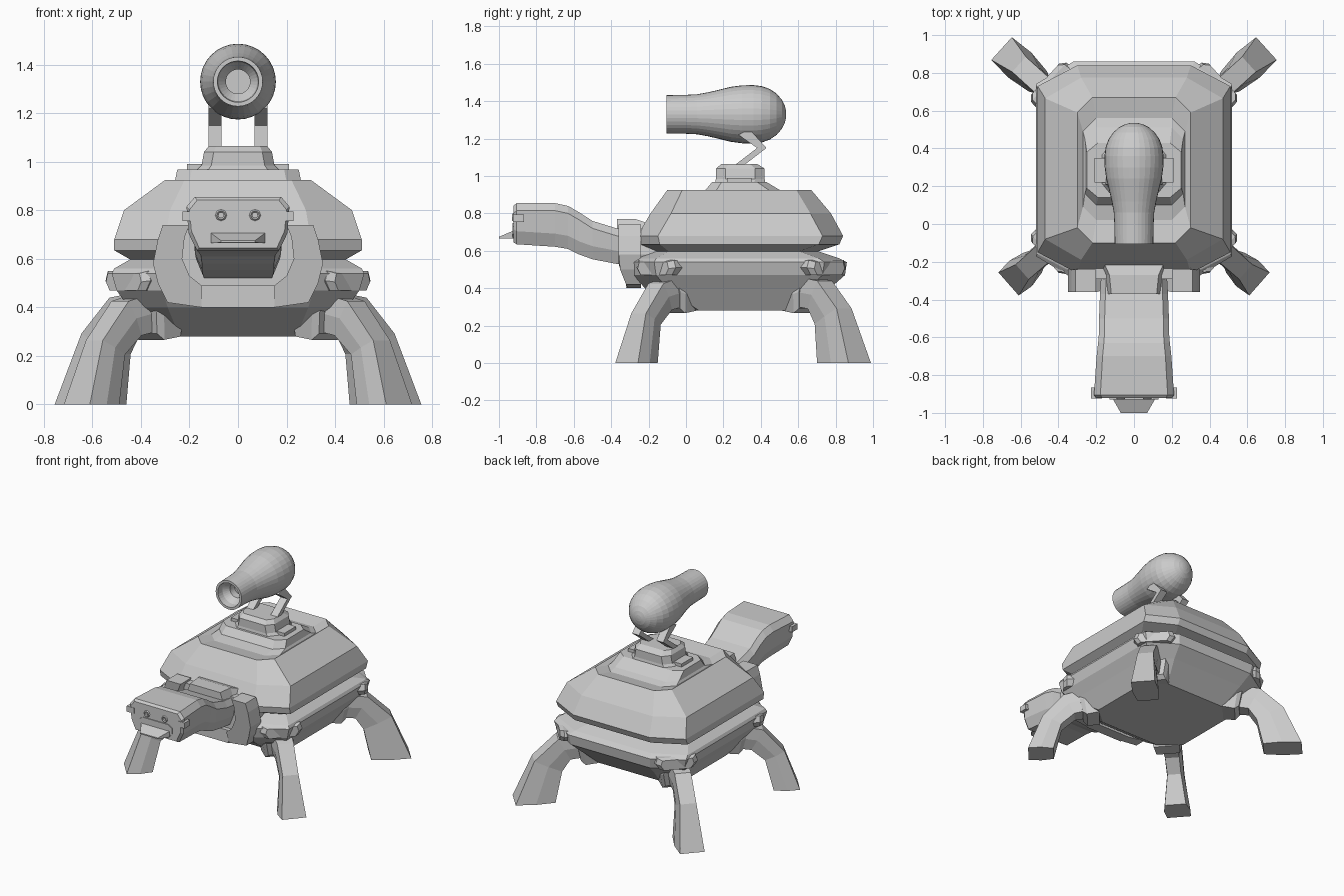
import bpy, bmesh, math
from mathutils import Vector

if "Cube" in bpy.data.objects:
    bpy.data.objects.remove(bpy.data.objects["Cube"])

mat = bpy.data.materials.new("light grey")
mat.diffuse_color = (0.6, 0.6, 0.6, 1)
mat.use_nodes = True
mat.node_tree.nodes["Principled BSDF"].inputs["Base Color"].default_value = mat.diffuse_color


def finish(name, bm):
    bmesh.ops.recalc_face_normals(bm, faces=bm.faces)
    me = bpy.data.meshes.new(name)
    bm.to_mesh(me)
    bm.free()
    me.materials.append(mat)
    ob = bpy.data.objects.new(name, me)
    bpy.context.collection.objects.link(ob)
    return ob


def loft(name, rings):
    """Bridge a list of equal-length rings and cap both ends."""
    bm = bmesh.new()
    vs = [[bm.verts.new(p) for p in r] for r in rings]
    n = len(rings[0])
    for a, b in zip(vs, vs[1:]):
        for i in range(n):
            j = (i + 1) % n
            bm.faces.new((a[i], a[j], b[j], b[i]))
    bm.faces.new(vs[0])
    bm.faces.new(vs[-1])
    return finish(name, bm)


def prism_y(name, pts, y0, y1):
    return loft(name, [[(x, y, z) for x, z in pts] for y in (y0, y1)])


def box(name, x0, x1, y0, y1, z0, z1):
    return prism_y(name, [(x0, z0), (x1, z0), (x1, z1), (x0, z1)], y0, y1)


def slab(z, hx, y0, y1, cx, cy):
    """Horizontal rectangle ring with cut corners."""
    return [(hx, y0 + cy, z), (hx, y1 - cy, z), (hx - cx, y1, z), (cx - hx, y1, z),
            (-hx, y1 - cy, z), (-hx, y0 + cy, z), (cx - hx, y0, z), (hx - cx, y0, z)]


# Shell, upper and lower halves
loft("upper_shell", [slab(*r) for r in [
    (.595, .44, -.19, .70, .20, .10), (.635, .51, -.25, .82, .21, .11),
    (.68, .51, -.26, .84, .21, .11), (.80, .47, -.19, .775, .19, .11),
    (.925, .30, -.10, .67, .08, .08), (.905, .27, .02, .56, .07, .07),
    (.92, .26, .10, .51, .06, .06), (.968, .25, .14, .43, .06, .05)]])
loft("lower_shell", [slab(*r) for r in [
    (.60, .44, -.19, .70, .20, .10), (.56, .51, -.27, .82, .21, .11),
    (.54, .52, -.29, .86, .20, .12), (.47, .50, -.28, .85, .19, .12),
    (.40, .45, -.22, .77, .16, .12), (.28, .37, -.04, .64, .13, .11)]])

# Turret base on the back
loft("turret_base", [slab(*r) for r in [
    (.94, .20, .15, .43, .06, .07), (.985, .15, .16, .42, .04, .05),
    (1.04, .14, .16, .42, .04, .05), (1.065, .12, .19, .38, .03, .04)]])
arm = [(.25, 1.05), (.30, 1.05), (.43, 1.15), (.34, 1.25), (.28, 1.22), (.38, 1.15)]
for s, side in ((1, "right"), (-1, "left")):
    loft(side + "_turret_arm", [[(s * x, y, z) for y, z in arm] for x in (.068, .122)])
    box(side + "_turret_lug", s * .13, s * .21, .22, .35, .95, .99)

# Cannon: lathed about a lengthwise axis, flat facets
prof = [(.05, .03), (.05, -.02), (.08, -.06), (.085, -.105), (.102, -.105),
        (.104, 0), (.107, .06), (.118, .12), (.132, .18), (.147, .24), (.155, .30)]
prof += [(.156 * math.cos(a), .36 + .176 * math.sin(a))
         for a in [math.radians(d) for d in (0, 15, 30, 45, 60, 72, 82, 88)]]
N = 32
loft("cannon", [[(r * math.cos(2 * math.pi * i / N), y, 1.33 + r * math.sin(2 * math.pi * i / N))
                 for i in range(N)] for r, y in prof])

# Neck collar: two curved cheeks, bottom, top hood and back plate
cheek = [(.15, .40), (.29, .42), (.33, .50), (.35, .58), (.33, .68), (.31, .74), (.20, .74),
         (.22, .69), (.23, .60), (.20, .53), (.15, .49)]
for s, side in ((1, "right"), (-1, "left")):
    loft(side + "_collar_cheek", [[(s * x, y + max(0, .52 - z) * .4 * (y < -.3), z)
                                   for x, z in cheek] for y in (-.36, -.24)])
box("collar_bottom", -.15, .15, -.32, -.24, .40, .49)
loft("collar_top", [[(x, y, z) for x, z in
                     [(-w, .68), (w, .68), (w - .03, t), (.03 - w, t)]]
                    for y, w, t in ((-.37, .15, .77), (-.27, .16, .77), (-.18, .2, .74))])
prism_y("collar_back", [(.30, .72), (.32, .58), (.27, .44), (-.27, .44), (-.32, .58), (-.30, .72)],
        -.29, -.12)


# Neck and head
def head_ring(y, w, z0, z1):
    pts = [(.84 * w, z1), (w, z1 - .04), (.96 * w, z0 + .07), (.8 * w, z0)]
    pts += [(-x, z) for x, z in reversed(pts)]
    return [(x, y, z) for x, z in pts]


loft("neck_and_head", [head_ring(*r) for r in [
    (-.20, .17, .51, .70), (-.37, .18, .53, .72), (-.50, .185, .555, .76),
    (-.57, .185, .58, .805), (-.63, .19, .61, .84), (-.70, .198, .622, .855),
    (-.905, .212, .635, .855), (-.922, .20, .645, .842)]])
loft("beak", [[(-w, y, z0), (w, y, z0), (w, y, z1), (-w, y, z1)]
              for y, w, z0, z1 in ((-.90, .115, .665, .715), (-.93, .11, .665, .705),
                                   (-1.0, .07, .667, .675))])
prism_y("mouth_plate", [(-.13, .69), (-.11, .67), (.11, .67), (.13, .69), (.13, .73),
                        (.10, .75), (-.10, .75), (-.13, .73)], -.928, -.91)


# Legs: sections slide along a direction and tilt towards the hip
def leg(name, px, py, dx, dy, secs):
    d = Vector((dx, dy, 0)).normalized()
    t = Vector((-d.y, d.x, 0))
    shape = [(1, -.9), (1, .9), (0, 1), (-1, .8), (-1, -.8), (0, -1)]
    rings = []
    for s, z, hr, ht, tilt in secs:
        a = math.radians(tilt)
        u = d * math.cos(a) + Vector((0, 0, math.sin(a)))
        c = Vector((px, py, z)) + d * s
        rings.append([c + u * hr * p + t * ht * q for p, q in shape])
    return loft(name, rings)


front = [(.0, .385, .08, .07, 80), (.13, .355, .08, .06, 62),
         (.245, .235, .07, .058, 25), (.32, 0, .085, .09, 0)]
back = [(.0, .385, .08, .07, 80), (.14, .365, .085, .06, 62),
        (.245, .25, .10, .06, 25), (.33, 0, .13, .09, 0)]
socket = [(-.06, .37, .09, .11, 90), (.04, .37, .105, .10, 80), (.07, .38, .09, .085, 78)]
hood = [(-.05, .51, .035, .15, 90), (.09, .51, .04, .14, 90), (.115, .505, .035, .11, 90)]
for s, side in ((1, "right"), (-1, "left")):
    for end, py, dx, dy, secs, hy in (("front", -.05, .75, -.66, front, -.10),
                                      ("back", .62, .74, .67, back, .69)):
        leg(f"{end}_{side}_leg", s * .36, py, s * dx, dy, secs)
        leg(f"{end}_{side}_leg_socket", s * .34, py, s * dx, dy, socket)
        leg(f"{end}_{side}_leg_hood", s * .385, hy, s * dx, dy, hood)
    # Eyes and cheek studs
    bpy.ops.mesh.primitive_torus_add(major_segments=8, minor_segments=4, major_radius=.018,
                                     minor_radius=.006, location=(s * .07, -.923, .78),
                                     rotation=(math.pi / 2, 0, 0))
    eye = bpy.context.object
    eye.name = side + "_eye_rim"
    eye.data.materials.append(mat)
    box(side + "_eye", s * .06, s * .08, -.928, -.91, .773, .787)
    loft(side + "_cheek_stud", [[(s * x, -.925, .755), (s * x, -.865, .755),
                                 (s * x, -.865, .795), (s * x, -.925, .795)]
                                for x in (.17, .228)])
